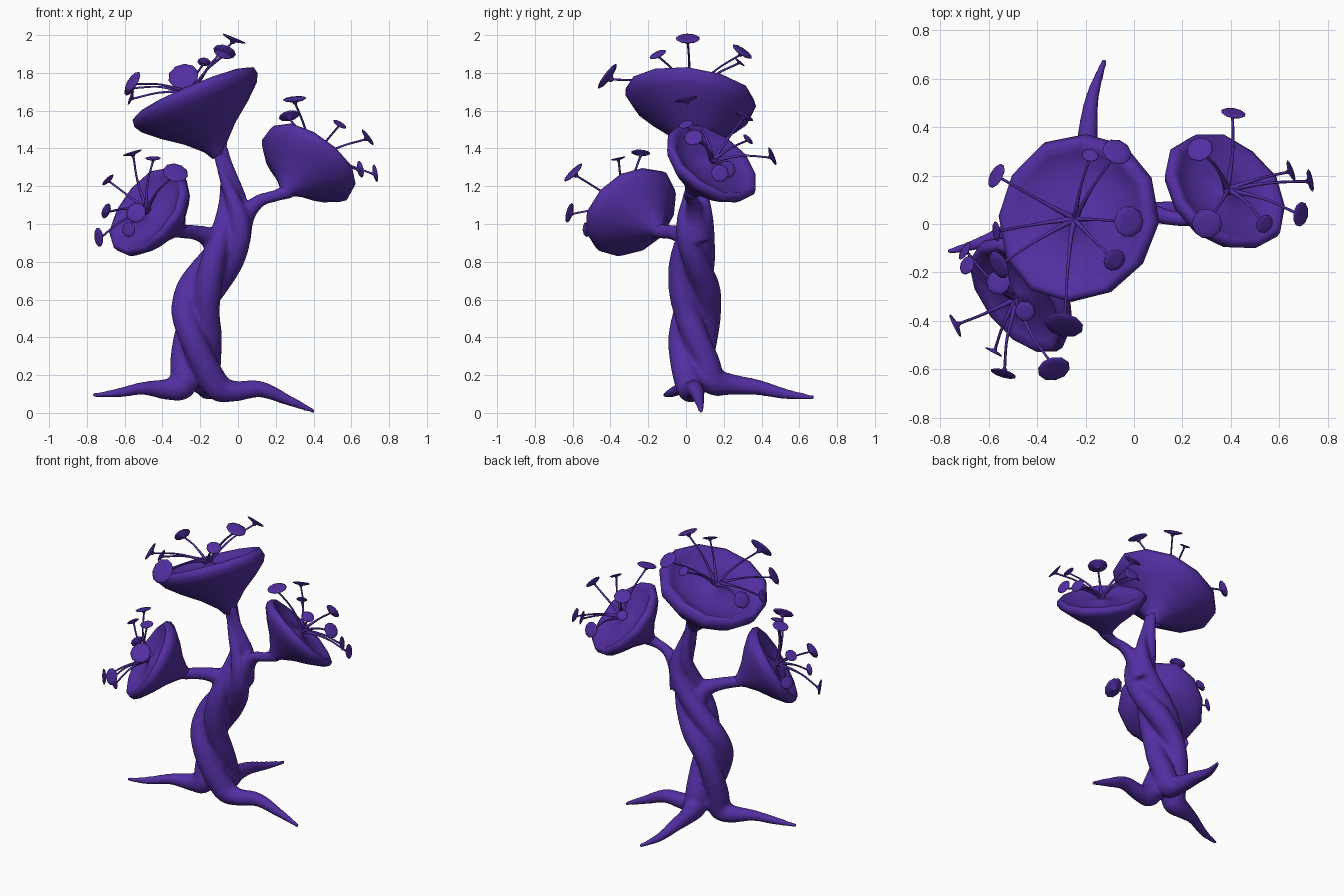
import bpy, bmesh, math, random
from mathutils import Vector as V

if "Cube" in bpy.data.objects:
    bpy.data.objects.remove(bpy.data.objects["Cube"])

random.seed(4)
mat = bpy.data.materials.new("purple")
mat.diffuse_color = (0.085, 0.028, 0.36, 1)
mat.use_nodes = True
mat.node_tree.nodes["Principled BSDF"].inputs["Base Color"].default_value = mat.diffuse_color


def smooth_path(pts, steps=6):
    """Catmull-Rom through (x, y, z, radius) points."""
    p = [V(q) for q in pts]
    p = [2 * p[0] - p[1]] + p + [2 * p[-1] - p[-2]]
    out = []
    for i in range(1, len(p) - 2):
        a, b, c, d = p[i - 1:i + 3]
        for k in range(steps):
            t = k / steps
            out.append(0.5 * (2 * b + (c - a) * t + (2 * a - 5 * b + 4 * c - d) * t * t
                              + (3 * b - a - 3 * c + d) * t ** 3))
    return out + [p[-2]]


def tubes(name, paths, res):
    """One mesh made of several tapered tubes."""
    cu = bpy.data.curves.new(name, 'CURVE')
    cu.dimensions = '3D'
    cu.bevel_depth = 1
    cu.bevel_resolution = res
    cu.use_fill_caps = True
    for pts in paths:
        path = smooth_path(pts)
        s = cu.splines.new('POLY')
        s.points.add(len(path) - 1)
        for sp, q in zip(s.points, path):
            sp.co = (q[0], q[1], q[2], 1)
            sp.radius = max(q[3], 0.003)
    ob = bpy.data.objects.new(name, cu)
    bpy.context.collection.objects.link(ob)
    bpy.ops.object.select_all(action='DESELECT')
    ob.select_set(True)
    bpy.context.view_layer.objects.active = ob
    bpy.ops.object.convert(target='MESH')
    return finish(bpy.context.object)


def finish(ob):
    ob.data.materials.clear()
    ob.data.materials.append(mat)
    for f in ob.data.polygons:
        f.use_smooth = True
    return ob


def lathe(bm, profile, centre, axis, back, radius, sides, wobble=0):
    """Spin (r, t) profile; ring centres slide from centre (t=0) along back (t=1)."""
    axis = axis.normalized()
    u = axis.cross(V((0.3, 0.2, 1)) if abs(axis.z) < 0.9 else V((0, 1, 0.1))).normalized()
    w = axis.cross(u)
    wob = [1 + random.uniform(-wobble, wobble) for _ in range(sides)]
    rings = []
    for r, t in profile:
        c = centre + back * t
        if r == 0:
            rings.append([bm.verts.new(c)] * sides)
            continue
        rings.append([bm.verts.new(c + (u * math.cos(a) + w * math.sin(a)) * r * radius * wob[i])
                      for i in range(sides) for a in [2 * math.pi * i / sides]])
    for A, B in zip(rings, rings[1:]):
        for i in range(sides):
            j = (i + 1) % sides
            vs = list(dict.fromkeys([A[i], A[j], B[j], B[i]]))
            if len(vs) > 2:
                bm.faces.new(vs)


def mesh_object(name, bm):
    bmesh.ops.recalc_face_normals(bm, faces=bm.faces)
    me = bpy.data.meshes.new(name)
    bm.to_mesh(me)
    bm.free()
    ob = bpy.data.objects.new(name, me)
    bpy.context.collection.objects.link(ob)
    return finish(ob)


# Twisted trunk: three roots that wind around a leaning centre line (x, y, z, half width)
core = [(-.215, .055, .27, .14), (-.225, .045, .4, .135), (-.225, .045, .53, .135),
        (-.18, .05, .66, .14), (-.11, .04, .79, .13), (-.05, .035, .91, .115),
        (-.02, .045, 1.02, .10), (-.025, .06, 1.12, .08), (-.05, .063, 1.22, .06),
        (-.075, .063, 1.32, .046), (-.1, .06, 1.42, .046)]
roots = [
    (190, [(-.77, -.115, .092, .012), (-.64, -.08, .105, .025), (-.5, -.02, .13, .036),
           (-.37, .03, .125, .058), (-.29, .04, .15, .075)]),
    (-45, [(.41, .08, .006, .012), (.27, .07, .065, .028), (.12, .05, .125, .044),
           (-.02, .03, .115, .056), (-.11, .02, .14, .075)]),
    (65, [(-.12, .68, .08, .012), (-.17, .53, .10, .028), (-.19, .38, .135, .042),
          (-.19, .25, .15, .055), (-.17, .14, .17, .075)]),
]
paths = []
for a0, root in roots:
    strand = []
    for x, y, z, h in core:
        a = math.radians(a0 - 300 * (z - .2))
        strand.append((x + .53 * h * math.cos(a), y + .53 * h * math.sin(a), z, .52 * h))
    paths.append(root + strand)

# Side branches
paths.append([(-.1, .04, .84, .07), (-.15, .0, .925, .055), (-.23, -.07, .955, .04),
              (-.31, -.15, .965, .04), (-.36, -.2, 1.0, .05)])
paths.append([(-.01, .06, .92, .08), (.035, .05, 1.04, .055), (.11, .035, 1.12, .036),
              (.2, .02, 1.15, .032), (.28, .04, 1.18, .045)])
trunk = tubes("trunk_and_roots", paths, 4)
m = trunk.modifiers.new("merge", 'REMESH')
m.mode = 'VOXEL'
m.voxel_size = 0.013
m.use_smooth_shade = True
m = trunk.modifiers.new("soften", 'SMOOTH')
m.iterations = 4

# Flower cups: outer wall, rolled rim, shallow inner dish
cup = [(.11, 1.0), (.19, .86), (.42, .64), (.72, .42), (.95, .22), (1.02, .1), (1, -.01),
       (.92, -.04), (.82, .03), (.6, .1), (.35, .1), (.14, .06), (.06, .0), (0, -.02)]
cap = [(.14, 1), (.25, .6), (.85, .3), (1, .12), (.93, 0), (.5, -.04), (0, -.05)]
# name, rim centre, facing, neck, radius, stamen caps (x, y, z, radius)
flowers = [
    ("top", (-.243, .02, 1.685), (-.39, .11, .91), (-.1, .06, 1.36), .348,
     [(-.57, .2, 1.73, .055), (-.57, -.03, 1.67, .042), (-.56, -.17, 1.755, .062),
      (-.18, .285, 1.86, .035), (-.07, .3, 1.915, .062), (-.02, .01, 1.985, .065),
      (-.08, -.15, 1.9, .048), (-.29, -.42, 1.785, .082)]),
    ("left", (-.48, -.305, 1.07), (-.68, -.52, .51), (-.29, -.13, .955), .268,
     [(-.33, -.6, 1.275, .068), (-.54, -.62, 1.06, .055), (-.45, -.36, 1.35, .042),
      (-.56, -.24, 1.38, .052), (-.74, -.42, .93, .052), (-.58, -.53, .97, .04),
      (-.7, -.11, 1.07, .042), (-.69, -.17, 1.235, .04)]),
    ("right", (.385, .14, 1.335), (.5, .5, .68), (.245, .02, 1.16), .274,
     [(.3, 0, 1.665, .063), (.27, .31, 1.575, .056), (.41, .46, 1.36, .052),
      (.54, 0, 1.53, .04), (.69, .04, 1.46, .052), (.65, .22, 1.29, .046),
      (.73, .18, 1.27, .048), (.26, .33, 1.45, .035)]),
]
for name, c, n, neck, R, caps in flowers:
    c, n, neck = V(c), V(n).normalized(), V(neck)
    bm = bmesh.new()
    lathe(bm, cup, c, n, neck - c, R, 12, .03)
    mesh_object(name + "_flower_cup", bm)

    # Stamens: thin curved stalks ending in flat caps
    bm = bmesh.new()
    stalks = []
    for x, y, z, r in caps:
        tip = V((x, y, z))
        side = (tip - c) - n * (tip - c).dot(n)
        low = c + side * .1 + n * .025
        mid = c.lerp(tip, .5) + n * .02
        face = ((tip - mid).normalized() + n * .35 + V((0, 0, .25))).normalized()
        end = tip - face * r * .4
        stalks.append([(*(c - n * .02), .018), (*low, .011), (*mid, .006), (*end, .006)])
        lathe(bm, cap, tip, face, -face * r * .5, r, 10)
    mesh_object(name + "_stamen_caps", bm)
    tubes(name + "_stamen_stalks", stalks, 1)
